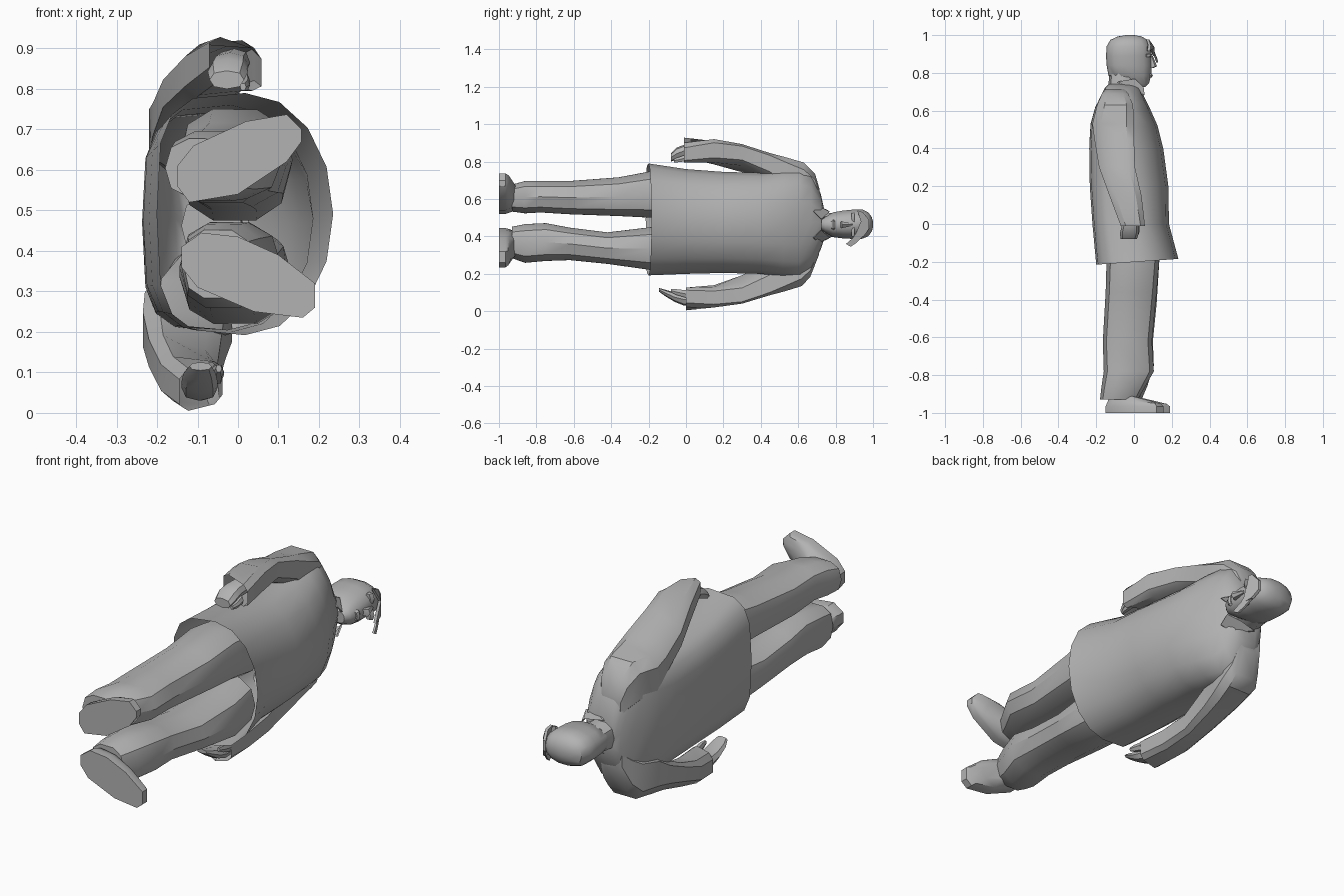
import bpy, bmesh, math
from mathutils import Vector

if "Cube" in bpy.data.objects:
    bpy.data.objects.remove(bpy.data.objects["Cube"])

GREY = bpy.data.materials.new("plain grey")
GREY.diffuse_color = (0.45, 0.45, 0.45, 1)
GREY.use_nodes = True
GREY.node_tree.nodes["Principled BSDF"].inputs["Base Color"].default_value = (0.45, 0.45, 0.45, 1)


def finish(name, bm, angle):
    """Turn a bmesh into a named, shaded object."""
    bmesh.ops.recalc_face_normals(bm, faces=bm.faces)
    mesh = bpy.data.meshes.new(name)
    bm.to_mesh(mesh)
    bm.free()
    mesh.materials.append(GREY)
    obj = bpy.data.objects.new(name, mesh)
    bpy.context.collection.objects.link(obj)
    bpy.ops.object.select_all(action="DESELECT")
    obj.select_set(True)
    bpy.context.view_layer.objects.active = obj
    bpy.ops.object.shade_smooth_by_angle(angle=math.radians(angle))


def skin(name, rings, cap_start=True, angle=35):
    """Bridge equal-length rings of points."""
    bm = bmesh.new()
    loops = [[bm.verts.new(p) for p in ring] for ring in rings]
    n = len(loops[0])
    for a, b in zip(loops, loops[1:]):
        for i in range(n):
            j = (i + 1) % n
            bm.faces.new((a[i], a[j], b[j], b[i]))
    if cap_start:
        bm.faces.new(loops[0])
    bm.faces.new(loops[-1])
    finish(name, bm, angle)


def oval(y, x0, x1, z0, z1, shear=0.0, tilt=0.0, sides=10, front=0.85, back=0.85, turn=0.0):
    """Section across the body; front and back powers set how square each half is."""
    ring = []
    for i in range(sides):
        a = math.tau * i / sides + turn
        c, s = math.cos(a), math.sin(a)
        p = front if c > 0 else back
        fit = math.cos(turn) ** p
        dx = (x1 - x0) / 2 * math.copysign(abs(c) ** p, c) / fit
        dz = (z1 - z0) / 2 * math.copysign(abs(s) ** p, s) / fit
        ring.append(((x0 + x1) / 2 + dx, y + tilt * dx, (z0 + z1) / 2 + dz + shear * dx))
    return ring


def loft(name, sections, sides=10, front=0.85, back=0.85, turn=0.0, **kw):
    skin(name, [oval(*s, sides=sides, front=front, back=back, turn=turn) for s in sections], **kw)


def plate(name, points, thick):
    """Thin slab from an outline."""
    off = Vector(thick)
    skin(name, [points, [Vector(p) + off for p in points]], angle=20)


# Coat body: rounded belly, broad flat back, open hem that dips at the back
loft("coat", [
    (-0.20, -0.20, 0.235, 0.192, 0.79, 0, 0.07),
    (0.00, -0.22, 0.185, 0.20, 0.76),
    (0.20, -0.234, 0.182, 0.205, 0.745),
    (0.40, -0.237, 0.155, 0.20, 0.74),
    (0.52, -0.23, 0.125, 0.185, 0.755),
    (0.61, -0.207, 0.085, 0.18, 0.76),
    (0.67, -0.18, 0.055, 0.22, 0.735),
    (0.72, -0.155, 0.03, 0.33, 0.63),
    (0.74, -0.135, 0.015, 0.39, 0.54),
], sides=16, front=0.98, back=0.55, cap_start=False)

# Sleeves, open at the square cuffs and merging into the shoulders
SLEEVE = dict(sides=8, front=0.5, back=0.6, turn=math.pi / 8, cap_start=False)
loft("sleeve_upper", [
    (-0.01, -0.07, 0.058, 0.81, 0.915, -0.35),
    (0.15, -0.13, 0.04, 0.79, 0.915, 0.1),
    (0.30, -0.185, 0.005, 0.76, 0.875, 0.3),
    (0.45, -0.21, 0.0, 0.69, 0.825, 0.3),
    (0.53, -0.22, 0.0, 0.62, 0.81, 0.2),
    (0.63, -0.195, -0.005, 0.58, 0.795),
    (0.69, -0.17, -0.03, 0.56, 0.735),
    (0.715, -0.15, -0.05, 0.54, 0.65),
], **SLEEVE)
loft("sleeve_lower", [
    (0.00, -0.145, -0.038, 0.013, 0.118, 0.25),
    (0.15, -0.19, -0.045, 0.025, 0.135, -0.1),
    (0.30, -0.22, -0.05, 0.06, 0.175, -0.35),
    (0.45, -0.235, -0.04, 0.105, 0.25, -0.3),
    (0.53, -0.23, -0.03, 0.12, 0.32, -0.2),
    (0.62, -0.205, -0.015, 0.135, 0.36),
    (0.665, -0.18, -0.025, 0.185, 0.38),
    (0.71, -0.155, -0.04, 0.30, 0.40),
], **SLEEVE)

# Hands, curled fingers and thumbs
loft("hand_upper", [(0.06, -0.05, 0.03, 0.83, 0.90), (-0.01, -0.065, 0.025, 0.825, 0.89),
                    (-0.05, -0.075, 0.025, 0.81, 0.875), (-0.08, -0.07, 0.015, 0.80, 0.845)], sides=8)
loft("thumb_upper", [(0.0, 0.0, 0.03, 0.80, 0.84), (-0.04, 0.005, 0.03, 0.795, 0.825),
                     (-0.065, 0.005, 0.02, 0.795, 0.815)], sides=6)
loft("hand_lower", [(0.06, -0.13, -0.055, 0.03, 0.10), (-0.01, -0.14, -0.05, 0.03, 0.095),
                    (-0.06, -0.14, -0.05, 0.05, 0.10), (-0.11, -0.135, -0.055, 0.08, 0.115),
                    (-0.145, -0.12, -0.065, 0.105, 0.125)], sides=8)
loft("thumb_lower", [(0.0, -0.07, -0.035, 0.07, 0.115), (-0.05, -0.06, -0.035, 0.085, 0.12),
                     (-0.08, -0.055, -0.04, 0.10, 0.12)], sides=6)

# Trouser legs, creased at the ankle
LEG = dict(sides=10, front=0.85, back=0.75)
loft("leg_upper", [
    (-0.93, -0.18, 0.02, 0.53, 0.68),
    (-0.86, -0.172, 0.06, 0.52, 0.70),
    (-0.78, -0.16, 0.105, 0.525, 0.70),
    (-0.62, -0.165, 0.095, 0.515, 0.70),
    (-0.36, -0.15, 0.12, 0.505, 0.72),
    (-0.18, -0.145, 0.135, 0.495, 0.755),
    (-0.04, -0.14, 0.13, 0.47, 0.735),
], **LEG)
loft("leg_lower", [
    (-0.93, -0.135, 0.04, 0.28, 0.455),
    (-0.86, -0.14, 0.07, 0.255, 0.47),
    (-0.75, -0.14, 0.105, 0.265, 0.475),
    (-0.62, -0.145, 0.10, 0.27, 0.45),
    (-0.42, -0.145, 0.12, 0.25, 0.425),
    (-0.18, -0.14, 0.135, 0.215, 0.455),
    (-0.04, -0.14, 0.12, 0.235, 0.47),
], **LEG)

# Shoes: sole outline raised, the instep rising toward the heel
SOLES = {
    "shoe_upper": [(-0.15, 0.56), (-0.12, 0.52), (0.0, 0.54), (0.12, 0.62), (0.157, 0.67),
                   (0.157, 0.70), (0.12, 0.737), (0.02, 0.72), (-0.11, 0.66), (-0.15, 0.61)],
    "shoe_lower": [(-0.14, 0.36), (-0.10, 0.31), (0.04, 0.25), (0.16, 0.235), (0.19, 0.26),
                   (0.19, 0.32), (0.10, 0.39), (0.0, 0.435), (-0.09, 0.445), (-0.14, 0.41)],
}
for name, sole in SOLES.items():
    cx = sum(p[0] for p in sole) / len(sole)
    cz = sum(p[1] for p in sole) / len(sole)
    rings = []
    for scale, low, slope in ((1, -1.0, 0), (1, -0.965, 0), (0.9, -0.94, 0.08), (0.55, -0.915, 0.25)):
        rings.append([(cx + (x - cx) * scale, low - slope * (x - cx) * scale,
                       cz + (z - cz) * scale) for x, z in sole])
    skin(name, rings)

# Neck, head and face
loft("neck", [(0.68, -0.14, 0.01, 0.385, 0.54), (0.80, -0.13, 0.02, 0.395, 0.525)])
loft("head", [
    (0.725, 0.005, 0.06, 0.435, 0.49),
    (0.745, -0.05, 0.08, 0.42, 0.505),
    (0.785, -0.135, 0.09, 0.395, 0.53),
    (0.84, -0.145, 0.095, 0.388, 0.54),
    (0.89, -0.148, 0.092, 0.385, 0.545),
    (0.94, -0.145, 0.09, 0.385, 0.547),
    (0.975, -0.125, 0.07, 0.40, 0.53),
    (0.993, -0.085, 0.04, 0.425, 0.505),
    (1.0, -0.04, 0.0, 0.45, 0.48),
], sides=14, front=0.9, back=0.9)
loft("nose", [(0.825, 0.075, 0.10, 0.445, 0.48), (0.835, 0.075, 0.122, 0.443, 0.482),
              (0.89, 0.07, 0.10, 0.455, 0.47)], sides=6)
loft("mouth", [(0.775, 0.07, 0.093, 0.44, 0.485), (0.787, 0.07, 0.10, 0.435, 0.49),
               (0.797, 0.07, 0.094, 0.44, 0.485)], sides=8)
for side in (-1, 1):
    z = 0.463 + side * 0.04
    loft("brow", [(0.885, 0.06, 0.088, z - 0.024, z + 0.024),
                  (0.90, 0.06, 0.099, z - 0.028, z + 0.028)], sides=6)

# Swept fringe with a loose tip
plate("fringe", [(0.065, 0.978, 0.49), (0.075, 0.945, 0.53), (0.07, 0.915, 0.54),
                 (0.095, 0.935, 0.48), (0.095, 0.91, 0.42), (0.10, 0.89, 0.39),
                 (0.085, 0.95, 0.40), (0.065, 0.978, 0.44)], (0.014, 0, 0))
plate("fringe_tip", [(0.085, 0.945, 0.40), (0.10, 0.91, 0.365), (0.112, 0.88, 0.345),
                     (0.118, 0.855, 0.36), (0.108, 0.89, 0.39)], (0.01, 0, 0))

# Collar wings
for side in (-1, 1):
    c = 0.463
    plate("collar_wing", [(-0.09, 0.75, c + side * 0.08), (0.0, 0.765, c + side * 0.07),
                          (0.045, 0.72, c + side * 0.03), (0.05, 0.68, c + side * 0.07),
                          (-0.01, 0.70, c + side * 0.10)], (0.006, 0.004, 0))
